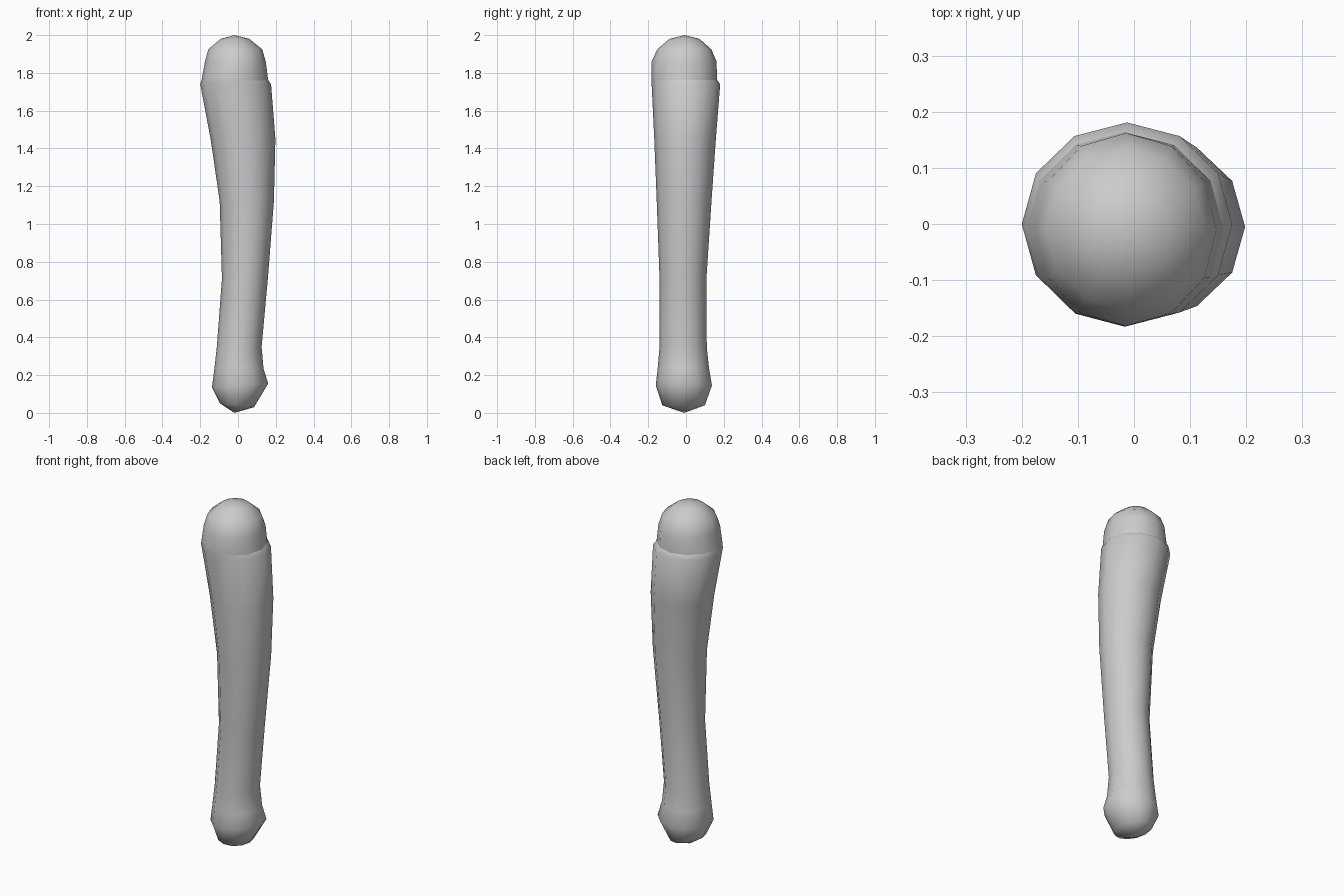
import bpy, bmesh, math

if "Cube" in bpy.data.objects:
    bpy.data.objects.remove(bpy.data.objects["Cube"])

SIDES = 12

def loft(name, rings, bottom=None, top=None):
    """Skin a tube through rings (z, x_min, x_max, y_min, y_max, slope), with optional end tips."""
    bm = bmesh.new()
    loops = []
    for z, x0, x1, y0, y1, slope in rings:
        cx, cy, rx, ry = (x0 + x1) / 2, (y0 + y1) / 2, (x1 - x0) / 2, (y1 - y0) / 2
        loop = []
        for i in range(SIDES):
            a = 2 * math.pi * i / SIDES
            loop.append(bm.verts.new((cx + rx * math.cos(a), cy + ry * math.sin(a),
                                      z + slope * math.cos(a))))
        loops.append(loop)
    for a, b in zip(loops, loops[1:]):
        for i in range(SIDES):
            j = (i + 1) % SIDES
            bm.faces.new((a[i], a[j], b[j], b[i]))
    for tip, loop in ((bottom, loops[0]), (top, loops[-1])):
        if tip:
            v = bm.verts.new(tip)
            for i in range(SIDES):
                bm.faces.new((loop[i], loop[(i + 1) % SIDES], v))
    bmesh.ops.recalc_face_normals(bm, faces=bm.faces)
    for f in bm.faces:
        f.smooth = True
    mesh = bpy.data.meshes.new(name)
    bm.to_mesh(mesh)
    bm.free()
    obj = bpy.data.objects.new(name, mesh)
    bpy.context.collection.objects.link(obj)
    return obj

# Curved shaft with the small knob at its foot
loft("shaft", [
    (0.04, -0.095, 0.085, -0.125, 0.10, -0.01),
    (0.145, -0.138, 0.16, -0.16, 0.137, 0.01),
    (0.235, -0.125, 0.135, -0.15, 0.122, 0.0),
    (0.35, -0.112, 0.125, -0.14, 0.11, 0.0),
    (0.71, -0.085, 0.158, -0.14, 0.108, 0.0),
    (1.12, -0.097, 0.19, -0.155, 0.135, 0.0),
    (1.45, -0.145, 0.198, -0.168, 0.158, 0.0),
    (1.74, -0.20, 0.175, -0.182, 0.181, 0.0),
    (1.765, -0.192, 0.158, -0.182, 0.163, 0.0),
], bottom=(-0.02, -0.01, 0.0))

# Rounded head
loft("head", [
    (1.76, -0.193, 0.160, -0.183, 0.164, 0.0),
    (1.86, -0.175, 0.147, -0.182, 0.162, 0.0),
    (1.925, -0.157, 0.128, -0.152, 0.134, 0.0),
    (1.98, -0.092, 0.060, -0.088, 0.072, 0.0),
], top=(-0.018, -0.008, 2.0))
